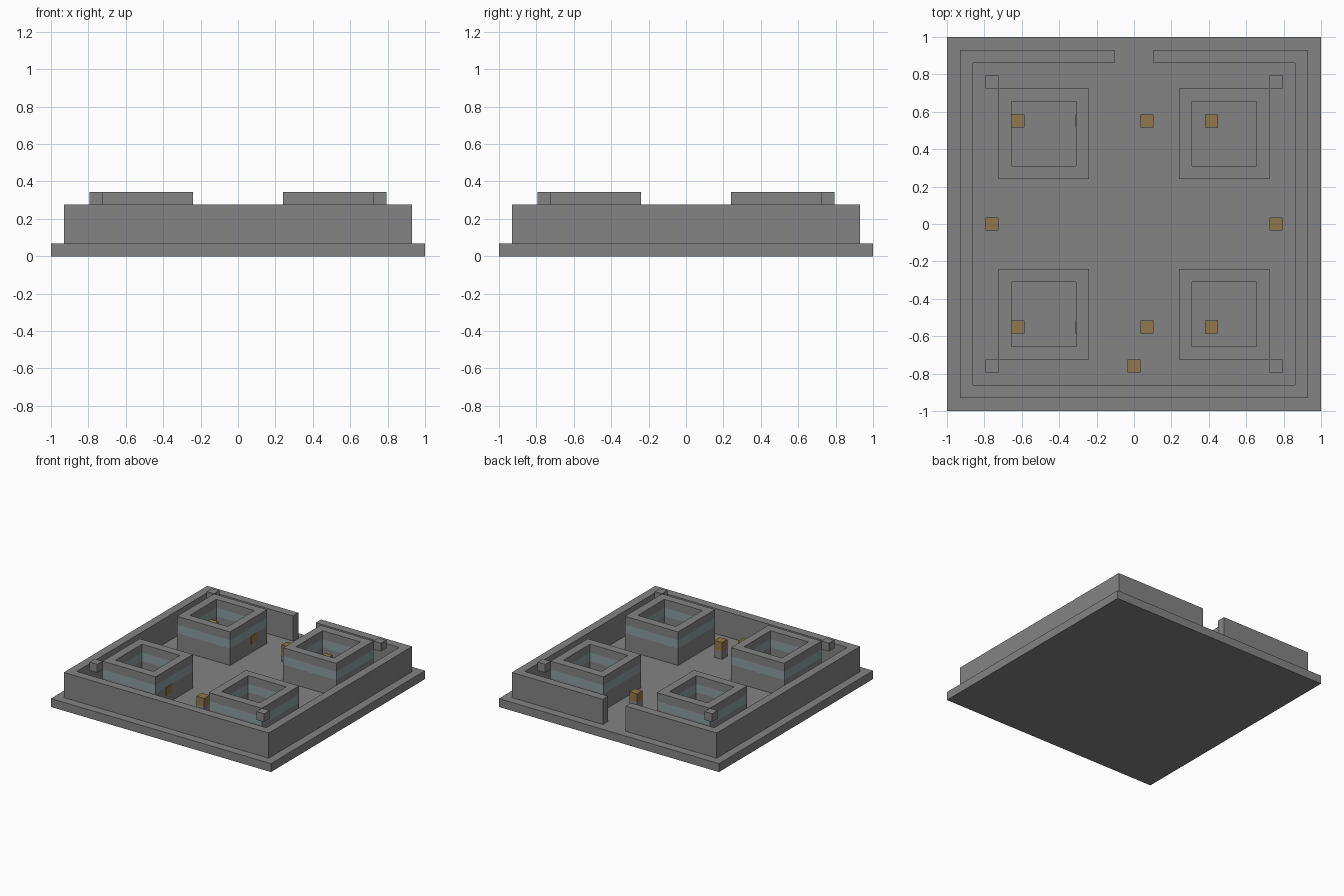
import bpy
import bmesh

cube = bpy.data.objects.get("Cube")
if cube:
    bpy.data.objects.remove(cube, do_unlink=True)

U = 2 / 29  # one block; everything below is measured in blocks


def material(name, rgb):
    mat = bpy.data.materials.new(name)
    mat.use_nodes = True
    mat.diffuse_color = (*rgb, 1)
    mat.node_tree.nodes["Principled BSDF"].inputs["Base Color"].default_value = (*rgb, 1)
    return mat


STONE = material("grey stone", (0.23, 0.23, 0.23))
GLASS = material("pale blue glass", (0.26, 0.34, 0.36))
WOOD = material("brown wood", (0.28, 0.185, 0.07))


def finish(name, bm, mats):
    bmesh.ops.recalc_face_normals(bm, faces=bm.faces)
    bmesh.ops.scale(bm, vec=(U, U, U), verts=bm.verts)
    mesh = bpy.data.meshes.new(name)
    bm.to_mesh(mesh)
    bm.free()
    for mat in mats:
        mesh.materials.append(mat)
    obj = bpy.data.objects.new(name, mesh)
    bpy.context.collection.objects.link(obj)
    return obj


def prism(name, outline, z0, z1, mat):
    """Extrude a flat outline from z0 to z1."""
    bm = bmesh.new()
    face = bm.faces.new([bm.verts.new((x, y, z0)) for x, y in outline])
    ext = bmesh.ops.extrude_face_region(bm, geom=[face], use_keep_orig=True)
    top = [v for v in ext["geom"] if isinstance(v, bmesh.types.BMVert)]
    bmesh.ops.translate(bm, vec=(0, 0, z1 - z0), verts=top)
    return finish(name, bm, [mat])


def square(x, y, half):
    return [(x - half, y - half), (x + half, y - half),
            (x + half, y + half), (x - half, y + half)]


def block(name, x, y, z, mat, half=0.5):
    return prism(name, square(x, y, half), z, z + 1, mat)


def house(name, x, y, outer=3.5, inner=2.5):
    """Open square tower: stone walls with a glass band all round."""
    levels = [1, 3, 4, 5]
    bm = bmesh.new()
    rings = [[[bm.verts.new((px, py, z)) for px, py in square(x, y, half)]
              for z in levels] for half in (outer, inner)]
    for ring in rings:
        for band in range(len(levels) - 1):
            for i in range(4):
                j = (i + 1) % 4
                f = bm.faces.new((ring[band][i], ring[band][j],
                                  ring[band + 1][j], ring[band + 1][i]))
                f.material_index = int(band == 1)
    for level in (0, -1):
        a, b = rings[0][level], rings[1][level]
        for i in range(4):
            j = (i + 1) % 4
            bm.faces.new((a[i], a[j], b[j], b[i]))
    return finish(name, bm, [STONE, GLASS])


# Ground slab
prism("base_slab", square(0, 0, 14.5), 0, 1, STONE)

# Perimeter wall with a gateway at the back
half_wall = [(1.5, 13.5), (13.5, 13.5), (13.5, -13.5)]
half_inner = [(12.5, -12.5), (12.5, 12.5), (1.5, 12.5)]
outline = (half_wall + [(-x, y) for x, y in reversed(half_wall)]
           + [(-x, y) for x, y in reversed(half_inner)] + half_inner)
prism("perimeter_wall", outline, 1, 4, STONE)

for y, row in ((-1, "front"), (1, "back")):
    for x, side in ((-1, "right"), (1, "left")):
        house(f"{row}_{side}_house", 7 * x, 7 * y)
        # Floating corner blocks
        block(f"{row}_{side}_corner_block", 11 * x, 11 * y, 4, STONE)
    # Stone posts with wooden tops, inside the houses and in the yard
    for x, label in ((-9, "right_house"), (1, "yard"), (6, "left_house")):
        block(f"{row}_{label}_post", x, 8 * y, 1, STONE)
        block(f"{row}_{label}_post_top", x, 8 * y, 2, WOOD)
    # Wooden block set into the house wall
    block(f"{row}_wall_block", -4, 8 * y, 2, WOOD, half=0.52)

# Low wooden blocks along the wall
for x, y, label in ((-11, 0, "right"), (11, 0, "left"), (0, -11, "front")):
    block(f"{label}_ground_block", x, y, 1, WOOD)
